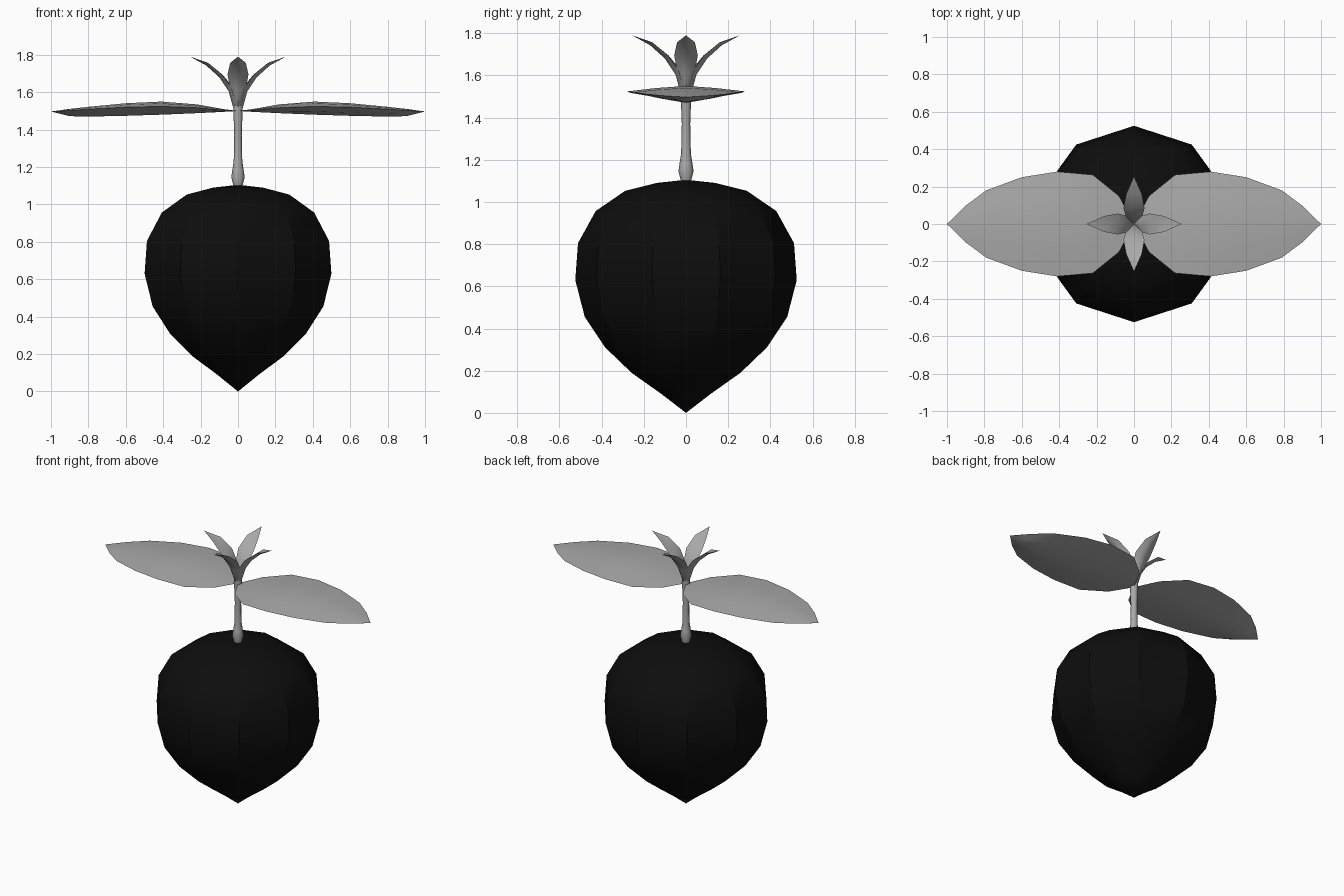
import bpy, bmesh, math
from mathutils import Vector

if "Cube" in bpy.data.objects:
    bpy.data.objects.remove(bpy.data.objects["Cube"])


def material(name, c):
    m = bpy.data.materials.new(name)
    m.diffuse_color = (c, c, c, 1)
    m.use_nodes = True
    m.node_tree.nodes["Principled BSDF"].inputs["Base Color"].default_value = m.diffuse_color
    return m


BLACK = material("near black", 0.004)
GREY = material("mid grey", 0.4)


def finish(name, bm, mat, angle):
    bmesh.ops.remove_doubles(bm, verts=bm.verts, dist=1e-5)
    bmesh.ops.recalc_face_normals(bm, faces=bm.faces)
    me = bpy.data.meshes.new(name)
    bm.to_mesh(me)
    bm.free()
    me.materials.append(mat)
    ob = bpy.data.objects.new(name, me)
    bpy.context.collection.objects.link(ob)
    bpy.ops.object.select_all(action='DESELECT')
    ob.select_set(True)
    bpy.context.view_layer.objects.active = ob
    bpy.ops.object.shade_smooth_by_angle(angle=math.radians(angle))
    return ob


def skin(bm, rings):
    """Bridge closed rings of equal point count; a ring may collapse to a point."""
    vs = [[bm.verts.new(p) for p in ring] for ring in rings]
    for a, b in zip(vs, vs[1:]):
        n = len(a)
        for i in range(n):
            j = (i + 1) % n
            bm.faces.new((a[i], a[j], b[j], b[i]))
    bmesh.ops.remove_doubles(bm, verts=bm.verts, dist=1e-5)


def lathe(name, profile, sides, mat, angle):
    bm = bmesh.new()
    turns = [math.pi / 2 + 2 * math.pi * i / sides for i in range(sides)]
    skin(bm, [[(r * math.cos(t), r * math.sin(t), z) for t in turns] for r, z in profile])
    return finish(name, bm, mat, angle)


def blade(name, stations, turn):
    """Lens-section leaf growing along +x, then turned about z.
    Station: half width, rim (r, z), upper rib (r, z), lower rib (r, z)."""
    bm = bmesh.new()
    rings = []
    for w, rim, up, low in stations:
        def pt(rib, side):
            k = 1 - abs(side) ** 1.4
            return Vector((rim[0] + (rib[0] - rim[0]) * k, w * side,
                           rim[1] + (rib[1] - rim[1]) * k))
        rings.append([pt(up, s) for s in (-1, -0.5, 0, 0.5)]
                     + [pt(low, s) for s in (1, 0.5, 0, -0.5)])
    skin(bm, rings)
    c, s = round(math.cos(turn)), round(math.sin(turn))
    for v in bm.verts:
        x, y, z = v.co
        v.co = (c * x - s * y, s * x + c * y, z)
    return finish(name, bm, GREY, 40)


# Ten-sided bulb with a pointed bottom
lathe("bulb", [(0, 0), (0.117, 0.09), (0.258, 0.19), (0.383, 0.31), (0.48, 0.455),
               (0.525, 0.63), (0.512, 0.805), (0.428, 0.957), (0.288, 1.053),
               (0.14, 1.09), (0, 1.105)], 10, BLACK, 30)

# Slim stem with a swollen foot
lathe("stem", [(0, 1.09), (0.024, 1.10), (0.036, 1.145), (0.031, 1.18), (0.023, 1.23),
               (0.02, 1.37), (0.024, 1.48), (0.026, 1.53), (0, 1.55)], 8, GREY, 50)

# Two broad horizontal leaves: x, half width, upper, rim and lower heights
LEAF = [(0, 0, 1.5, 1.5, 1.5), (0.08, 0.15, 1.51, 1.505, 1.495),
        (0.22, 0.263, 1.535, 1.517, 1.488), (0.41, 0.28, 1.55, 1.524, 1.48),
        (0.6, 0.25, 1.541, 1.52, 1.474), (0.79, 0.18, 1.523, 1.51, 1.47),
        (0.9, 0.098, 1.511, 1.503, 1.472), (1, 0, 1.497, 1.497, 1.497)]
for name, turn in (("right_leaf", 0), ("left_leaf", math.pi)):
    blade(name, [(w, (x, m), (x, u), (x, l)) for x, w, u, m, l in LEAF], turn)

# Four curved sprout leaves crowning the stem
SPROUT = [(0, (0, 1.5), (0, 1.5), (0, 1.5)),
          (0.02, (0.012, 1.53), (0.0, 1.535), (0.028, 1.525)),
          (0.043, (0.036, 1.625), (0.03, 1.63), (0.05, 1.605)),
          (0.056, (0.085, 1.695), (0.083, 1.695), (0.1, 1.68)),
          (0.042, (0.16, 1.757), (0.16, 1.752), (0.17, 1.743)),
          (0, (0.255, 1.79), (0.255, 1.79), (0.255, 1.79))]
for i, side in enumerate(("right", "back", "left", "front")):
    blade(side + "_sprout", SPROUT, i * math.pi / 2)
